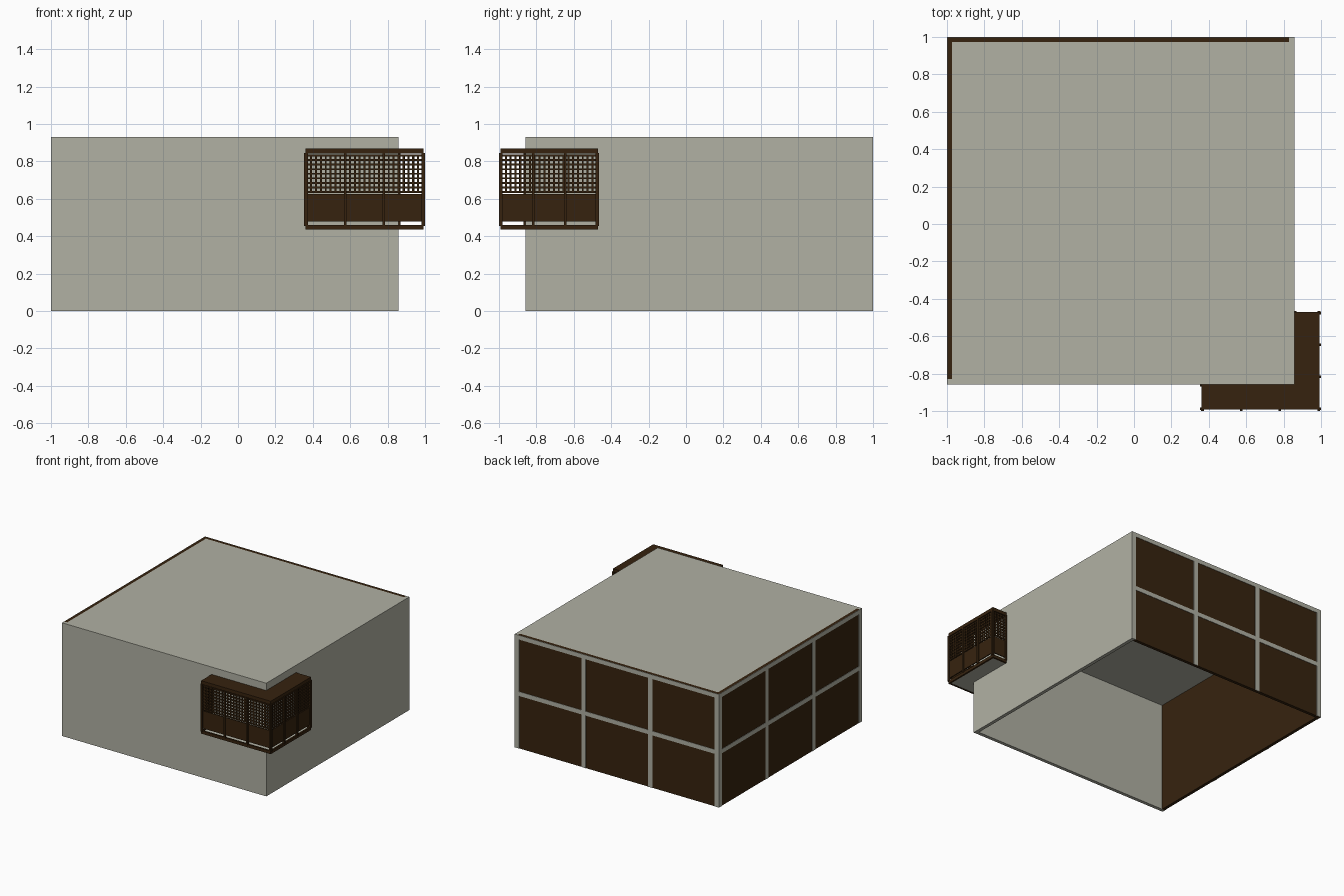
import bpy, bmesh
from mathutils import Matrix, Vector

if "Cube" in bpy.data.objects:
    bpy.data.objects.remove(bpy.data.objects["Cube"])


def mat(name, col):
    m = bpy.data.materials.new(name)
    m.diffuse_color = (*col, 1)
    m.use_nodes = True
    m.node_tree.nodes["Principled BSDF"].inputs["Base Color"].default_value = m.diffuse_color
    return m


PLASTER = mat("pale plaster", (0.44, 0.44, 0.37))
WOOD = mat("dark wood", (0.037, 0.0165, 0.0045))


def boxes(name, items, material):
    """One object made of boxes (x0, x1, y0, y1, z0, z1)."""
    bm = bmesh.new()
    for x0, x1, y0, y1, z0, z1 in items:
        centre = Vector(((x0 + x1) / 2, (y0 + y1) / 2, (z0 + z1) / 2))
        size = Vector((abs(x1 - x0), abs(y1 - y0), abs(z1 - z0)))
        bmesh.ops.create_cube(bm, size=1, matrix=Matrix.Translation(centre) @ Matrix.Diagonal(size.to_4d()))
    me = bpy.data.meshes.new(name)
    bm.to_mesh(me)
    bm.free()
    me.materials.append(material)
    ob = bpy.data.objects.new(name, me)
    bpy.context.collection.objects.link(ob)
    return ob


H, E, T = 0.93, 0.857, 0.028   # height, far edge of house, wall thickness
S = 0.003                      # how far the timber grid stands proud

# House shell, open at the bottom
boxes("front_wall", [(-1, E, -E, -E + T, 0, H)], PLASTER)
boxes("right_wall", [(E - T, E, -E + T, 1, 0, H)], PLASTER)
boxes("roof_slab", [(-1 + T, E - T, -E + T, 1 - T, H - T, H)], PLASTER)
boxes("left_wall", [(-1 + S, -1 + T, -E + T, 1 - S, 0, H)], WOOD)
boxes("back_wall", [(-1 + T, E - T, 1 - T, 1 - S, 0, H)], WOOD)

# Pale grid of strips on the back and left walls
W = 0.04
grid_back, grid_left = [], []
for i in range(4):
    a = -1 + i * (1 + E - W) / 3
    grid_back.append((a, a + W, 1 - S, 1, 0, H))
    grid_left.append((-1, -1 + S, -a - W, -a, 0, H))
for z in (H - 0.035, 0.432):
    grid_back.append((-1, E, 1 - S, 1, z, z + 0.035))
    grid_left.append((-1, -1 + S, -E, 1, z, z + 0.035))
boxes("back_wall_strips", grid_back, PLASTER)
boxes("left_wall_strips", grid_left, PLASTER)

# Corner balcony, L-shaped around the front right corner
X0, X1, Y0, Y1 = 0.36, 0.993, -0.993, -0.47


def ell(z0, z1, inset=0.0):
    return [(X0 + inset, X1 - inset, Y0 + inset, -E, z0, z1),
            (E, X1 - inset, -E, Y1 - inset, z0, z1)]


boxes("balcony_roof", ell(0.842, 0.87), WOOD)
boxes("balcony_floor", ell(0.437, 0.455, 0.012), PLASTER)

# Each side: axis it runs along, start, end, fixed outer coordinate, inward sign, bays
SIDES = [("x", X0, X1, Y0, 1, 3), ("y", Y0, Y1, X1, -1, 3),
         ("y", Y0, -E, X0, 1, 1), ("x", E, X1, Y1, -1, 1)]
rims, posts, panels, lattice = [], [], [], []
for axis, a, b, f, s, bays in SIDES:
    def put(group, u0, u1, z0, z1, d0, d1):
        v0, v1 = sorted((f + s * d0, f + s * d1))
        group.append((u0, u1, v0, v1, z0, z1) if axis == "x" else (v0, v1, u0, u1, z0, z1))

    put(rims, a, b, 0.435, 0.46, 0, 0.014)
    put(panels, a, b, 0.48, 0.625, 0.003, 0.011)
    for i in range(bays + 1):
        u = a + 0.006 + i * (b - a - 0.012) / bays
        put(posts, u - 0.007, u + 0.007, 0.455, 0.845, -0.006, 0.012)
    n = round((b - a) / 0.0265)
    for i in range(n + 1):
        u = a + 0.005 + i * (b - a - 0.01) / n
        put(lattice, u - 0.005, u + 0.005, 0.632, 0.836, 0.003, 0.010)
    for i in range(9):
        z = 0.637 + i * 0.0243
        put(lattice, a, b, z - 0.005, z + 0.005, 0.003, 0.010)
boxes("balcony_floor_rim", rims, WOOD)
boxes("balcony_posts", posts, WOOD)
boxes("balcony_lower_panels", panels, WOOD)
boxes("balcony_lattice", lattice, WOOD)
